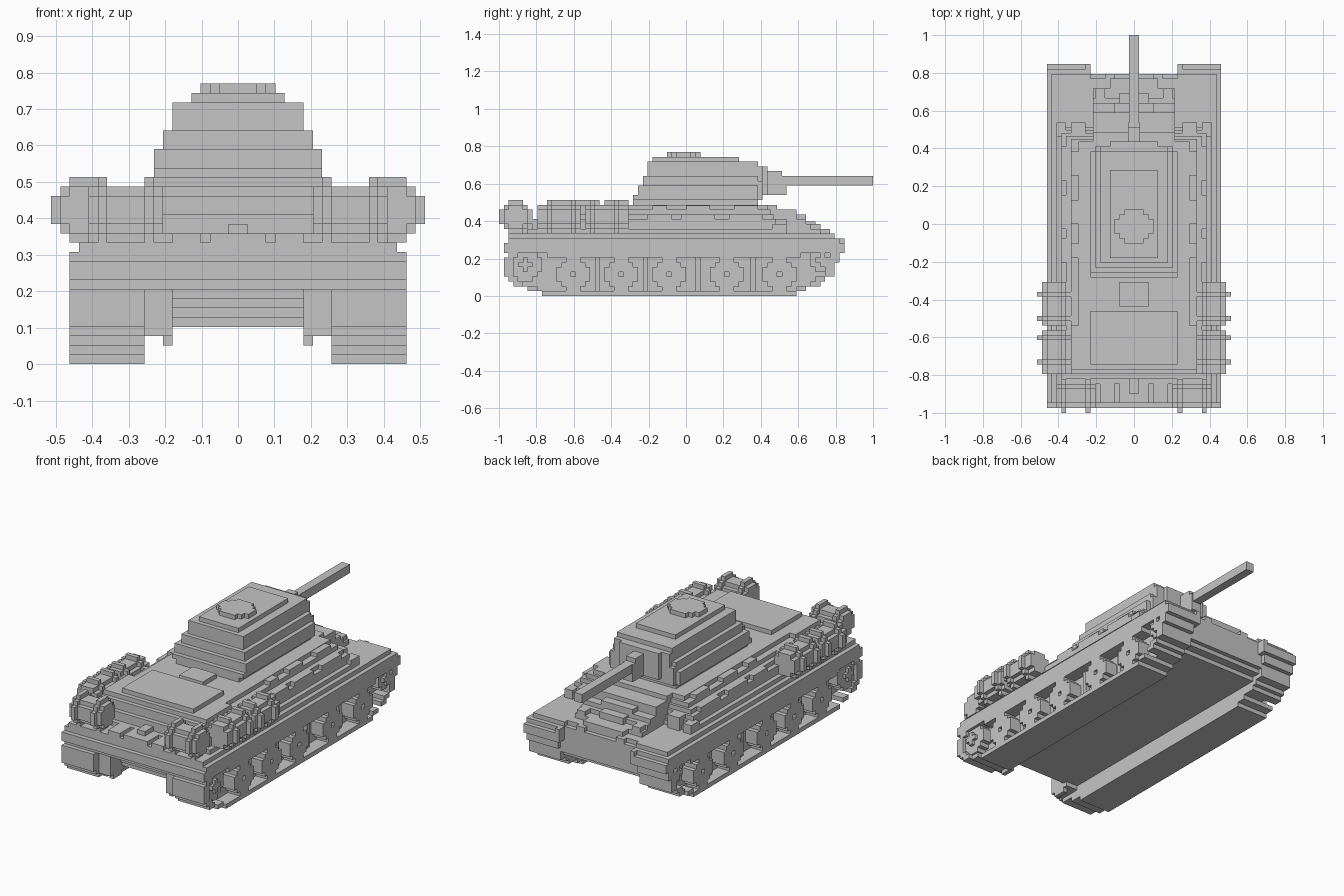
import bpy
import bmesh
from mathutils import Matrix, Vector

if "Cube" in bpy.data.objects:
    bpy.data.objects.remove(bpy.data.objects["Cube"], do_unlink=True)

V = 2 / 78  # edge length of one block

grey = bpy.data.materials.new("plain grey")
grey.use_nodes = True
grey.diffuse_color = (0.56, 0.56, 0.56, 1)
grey.node_tree.nodes["Principled BSDF"].inputs["Base Color"].default_value = (0.56, 0.56, 0.56, 1)


def box(bm, x0, x1, y0, y1, z0, z1):
    """Add a box given by its limits in blocks."""
    size = Vector((x1 - x0, y1 - y0, z1 - z0)) * V
    centre = Vector((x0 + x1, y0 + y1, z0 + z1)) * V / 2
    bmesh.ops.create_cube(bm, size=1, matrix=Matrix.LocRotScale(centre, None, size))


def disc(bm, axis, a0, a1, u, v, d, hole=False):
    """Add a blocky disc from a0 to a1 along x or y, in rows of blocks."""
    for i in range(d):
        half = min(d, 3 + 2 * min(i, d - 1 - i)) / 2
        low = v - d / 2 + i
        spans = [(u - half, u + half)]
        if hole and i == d // 2:
            spans = [(u - half, u - 0.5), (u + 0.5, u + half)]
        for s0, s1 in spans:
            if axis == "x":
                box(bm, a0, a1, s0, s1, low, low + 1)
            else:
                box(bm, s0, s1, a0, a1, low, low + 1)


def finish(name, bm, mirror=False):
    mesh = bpy.data.meshes.new(name)
    bm.to_mesh(mesh)
    bm.free()
    mesh.materials.append(grey)
    obj = bpy.data.objects.new(name, mesh)
    bpy.context.collection.objects.link(obj)
    if mirror:
        obj.modifiers.new("mirror", "MIRROR").use_axis[0] = True


def slabs(name, layers, mirror=False):
    bm = bmesh.new()
    for layer in layers:
        box(bm, *layer)
    finish(name, bm, mirror)


# Tracks: recessed core, full-width tread ends, top and bottom runs
rear_ends = [-30, -33, -36, -37, -38, -38, -38, -38, -37, -38, -38, -37, -37]
nose_ends = [23, 25, 28, 29, 31, 31, 31, 32, 32, 33, 33, 32, 31]
bm = bmesh.new()
for z, (r, n) in enumerate(zip(rear_ends, nose_ends)):
    if z == 0 or 9 <= z < 12:
        box(bm, 10, 18, r, n, z, z + 1)
    elif z == 12:
        box(bm, 9, 17, r, n, z, z + 1)
    else:
        box(bm, 10, 15, r, n, z, z + 1)
        box(bm, 15, 18, r, r + 2, z, z + 1)
        box(bm, 15, 18, n - 2, n, z, z + 1)
box(bm, 15, 18, -29, 24, 8, 9)
box(bm, 9, 10, 29, 33, 9, 12)
finish("tracks", bm, True)

# Road wheels with sunken hubs
wheel_y = [-23.5, -13.5, -3.5, 8.5, 19.5]
bm = bmesh.new()
for y in wheel_y:
    disc(bm, "x", 14, 17, y, 4.5, 7)
    disc(bm, "x", 17, 18, y, 4.5, 7, hole=True)
finish("road_wheels", bm, True)

# Posts that carry the top run between the wheels
bm = bmesh.new()
for a, b in zip(wheel_y, wheel_y[1:]):
    box(bm, 14, 16, (a + b) / 2 - 0.5, (a + b) / 2 + 0.5, 1, 8)
finish("wheel_posts", bm, True)

# Drive sprockets and idlers with cross-shaped hubs
bm = bmesh.new()
for y, z, d in ((-33.5, 6.5, 7), (28.5, 7.5, 5)):
    disc(bm, "x", 14, 17.3, y, z, d)
    box(bm, 17, 18, y - 1.5, y + 1.5, z - 0.5, z + 0.5)
    box(bm, 17, 18, y - 0.5, y + 0.5, z - 1.5, z + 1.5)
finish("sprockets_and_idlers", bm, True)

# Final drive housings inside the rear of the tracks
slabs("drive_housings", [(7, 10, -36, -31, 3, 8), (7, 8, -35, -32, 2, 3)], True)

# Lower hull: upright nose, rear overhang level with the tracks
bm = bmesh.new()
for z in range(4, 13):
    rear = rear_ends[z] if z >= 8 else -32 - (z - 4) / 2
    nose = min(31, 28 + 2 * (z - 4)) if z < 11 else 42 - z
    box(bm, -10, 10, rear, nose, z, z + 1)
finish("lower_hull", bm)

# Upper hull: each layer steps in on every side
upper = [(16, -33, 28), (15, -32, 26), (15, -32, 25), (14, -31, 23),
         (13, -31, 23), (13, -30, 19)]
bm = bmesh.new()
for i, (half, rear, nose) in enumerate(upper):
    front = 20 - i * 0.6
    if i < 5:
        box(bm, -half, half, rear, front, 13 + i, 14 + i)
    else:
        box(bm, -half, half, rear, -21, 18, 19)
        box(bm, -11.5, 11.5, -21, front, 18, 19)
    box(bm, -8.5, 8.5, front, nose, 13 + i, 14 + i)
finish("upper_hull", bm)

# Side details: stowage strips and rails along the sloped sides
bm = bmesh.new()
for y0, y1 in ((-8, -3), (-1, 6), (9, 16)):
    box(bm, 13, 15, y0, y1, 16, 17)
    box(bm, 11, 13, y0 + 1, y1 - 1, 18, 18.9)
box(bm, 14, 16, 18, 21, 13, 15)
box(bm, 10, 13, 18, 21, 13, 16)
finish("side_stowage", bm, True)

# Nose details: hatch, tow hooks and ledges on the sloped plate
slabs("nose_hatch", [(-4, 4, 22, 25, 15, 17), (-3, 3, 25, 27, 14, 15.5),
                     (-5, 5, 28, 30, 12, 14)])
slabs("tow_hooks", [(4, 6, 29, 31, 11, 13), (6, 8, 26, 28, 13, 15)], True)

# Rear plate details: round access cover and exhausts
slabs("rear_cover", [(-3, 3, -37, -33, 11, 14), (-1, 1, -35, -32, 13, 15),
                     (-5, 5, -36, -33, 12, 13)])
slabs("exhausts", [(4, 7, -37, -33, 11, 14)], True)

# Engine deck plates
slabs("engine_deck", [(-9, 9, -29, -18, 19, 20)])
slabs("deck_hatch", [(-3, 3, -17, -12, 19, 20)])

# Side fuel drums with hoops
bm = bmesh.new()
for y0, y1, hoops in ((-31, -22, (-29, -24)), (-21, -12, (-20, -15))):
    disc(bm, "y", y0, y1, 16.5, 16.5, 5)
    for hoop in hoops:
        disc(bm, "y", hoop, hoop + 1, 16.5, 16.5, 7)
finish("side_drums", bm, True)

# Rear drums lying across the back
bm = bmesh.new()
disc(bm, "x", 8, 16, -35.5, 16.5, 5)
for x in (9, 14):
    disc(bm, "x", x, x + 1, -35.5, 16.5, 7)
finish("rear_drums", bm, True)

# Turret: stacked layers with a stepped front
slabs("turret", [
    (-8, 8, -11, 15, 19, 20),
    (-9, 9, -11, 15, 20, 21),
    (-9, 9, -10, 15, 21, 23),
    (-8, 8, -9, 15, 23, 25),
    (-7, 7, -8, 15, 25, 28),
    (-8, 8, 15, 16, 20, 24),
    (-7, 7, 15, 16, 24, 27),
    (-5, 5, 16, 17, 21, 27),
    (-5, 5, -7, 11, 28, 29),
])

# Round cupola
slabs("cupola", [(-4, 4, -2, 1, 29, 30), (-3, 3, -3, -2, 29, 30), (-3, 3, 1, 2, 29, 30),
                 (-2, 2, -4, -3, 29, 30), (-2, 2, 2, 3, 29, 30)])

# Gun mantlet and barrel
slabs("mantlet", [(-1.2, 1.2, 17, 20, 21, 26), (-1.2, 1.2, 20, 21, 21, 25)])
slabs("gun_barrel", [(-1, 1, 20, 39, 23, 25)])
